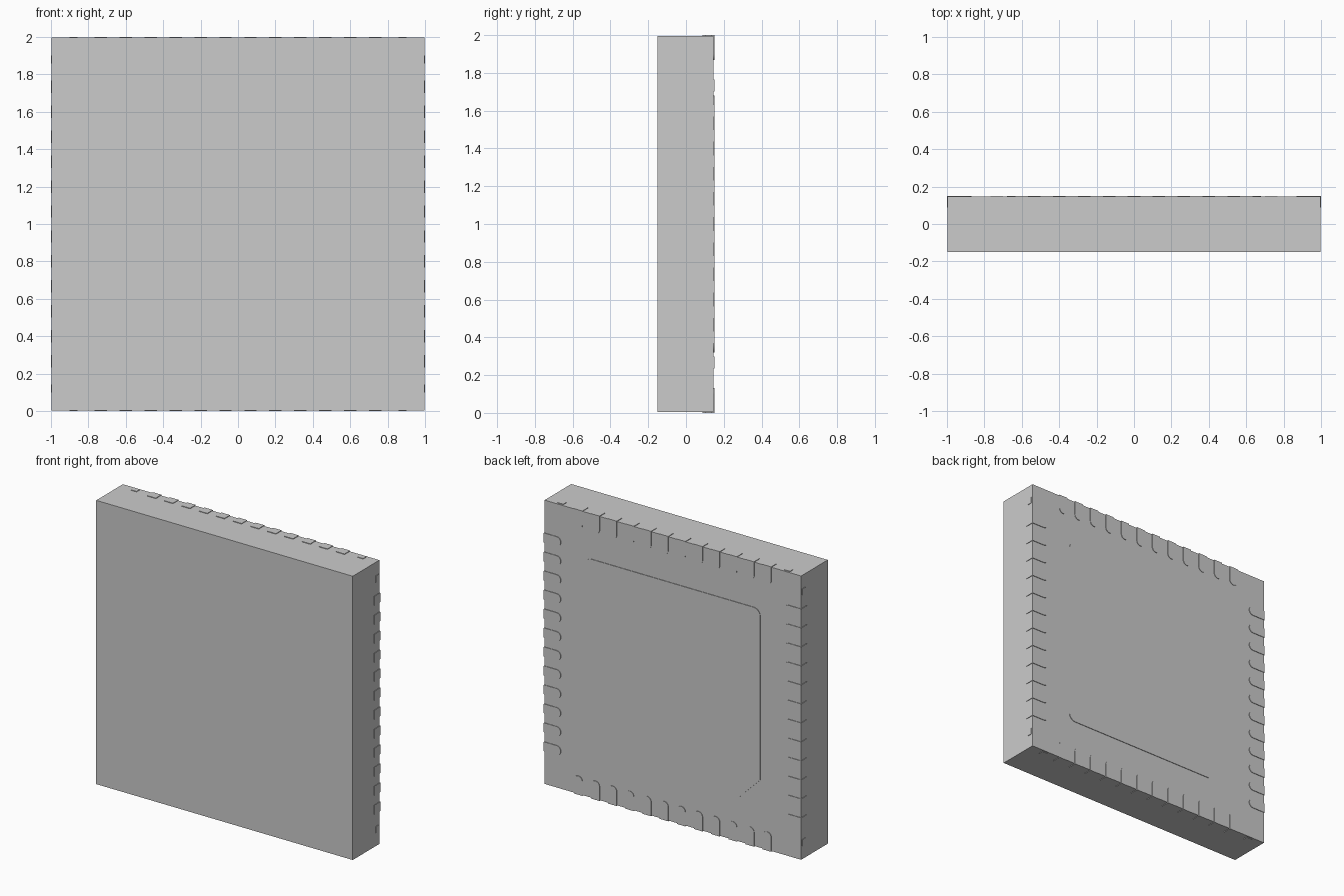
import bpy
import bmesh
from math import cos, sin, pi, radians
from mathutils import Matrix

cube = bpy.data.objects.get("Cube")
if cube:
    bpy.data.objects.remove(cube, do_unlink=True)

BACK = 0.15        # outer plane of the metal contacts
BODY_BACK = 0.146  # back plane of the moulded body
EDGE = 0.996       # half width of the body
CENTRE = Matrix.Translation((0, 0, 1))


def arc(cx, cz, r, start, end, steps):
    angles = [radians(start + (end - start) * i / steps) for i in range(steps + 1)]
    return [(cx + r * cos(a), cz + r * sin(a)) for a in angles]


def prism(name, outline, y0, y1):
    """Mesh made by extruding an x-z outline from y0 to y1."""
    bm = bmesh.new()
    face = bm.faces.new([bm.verts.new((x, y0, z)) for x, z in outline])
    extruded = bmesh.ops.extrude_face_region(bm, geom=[face])["geom"]
    moved = [v for v in extruded if isinstance(v, bmesh.types.BMVert)]
    bmesh.ops.translate(bm, verts=moved, vec=(0, y1 - y0, 0))
    if len(bm.faces) == len(outline) + 1:
        bm.faces.new([v for v in bm.verts if v not in moved])
    bmesh.ops.recalc_face_normals(bm, faces=bm.faces)
    mesh = bpy.data.meshes.new(name)
    bm.to_mesh(mesh)
    bm.free()
    mesh.shade_smooth()
    mesh.set_sharp_from_angle(angle=radians(30))
    return mesh


def place(name, mesh, matrix=CENTRE):
    obj = bpy.data.objects.new(name, mesh)
    bpy.context.collection.objects.link(obj)
    obj.matrix_world = matrix
    return obj


# Moulded body
square = [(-EDGE, -EDGE), (EDGE, -EDGE), (EDGE, EDGE), (-EDGE, EDGE)]
place("body", prism("body", square, -BACK, BODY_BACK))

# Central heat pad with three rounded corners and one chamfer
P, R, CHAMFER = 0.68, 0.05, 0.16
C = P - R
pad = arc(C, -C, R, -90, 0, 6) + arc(C, C, R, 0, 90, 6) + arc(-C, C, R, 90, 180, 6)
pad += [(-P, -P + CHAMFER), (-P + CHAMFER, -P)]
place("heat_pad", prism("heat_pad", pad, 0.09, BACK))

# Edge contacts with rounded inner ends, and tie bar stubs by the corners
W, LENGTH, PITCH, COUNT = 0.033, 0.132, 0.1333, 12
contact = prism("contact", [(W, 1), (-W, 1)]
                + arc(0, 1 - LENGTH + W, W, 180, 360, 12), 0.088, BACK)
T = 0.022
stub = prism("tie_bar", [(-T, 0.95), (T, 0.95), (T, 1), (-T, 1)], 0.1, 0.135)

for k, side in enumerate(("top", "left", "bottom", "right")):
    turn = CENTRE @ Matrix.Rotation(k * pi / 2, 4, "Y")
    for i in range(COUNT):
        x = (i - (COUNT - 1) / 2) * PITCH
        place(f"contact_{side}_{i + 1}", contact, turn @ Matrix.Translation((x, 0, 0)))
    for end in (-1, 1):
        place(f"tie_bar_{side}", stub, turn @ Matrix.Translation((0.88 * end, 0, 0)))

# Flush orientation dot on the front
place("orientation_dot", prism("orientation_dot", arc(-0.84, -0.8, 0.045, 0, 345, 23),
                               -BACK - 0.0003, -0.14))
